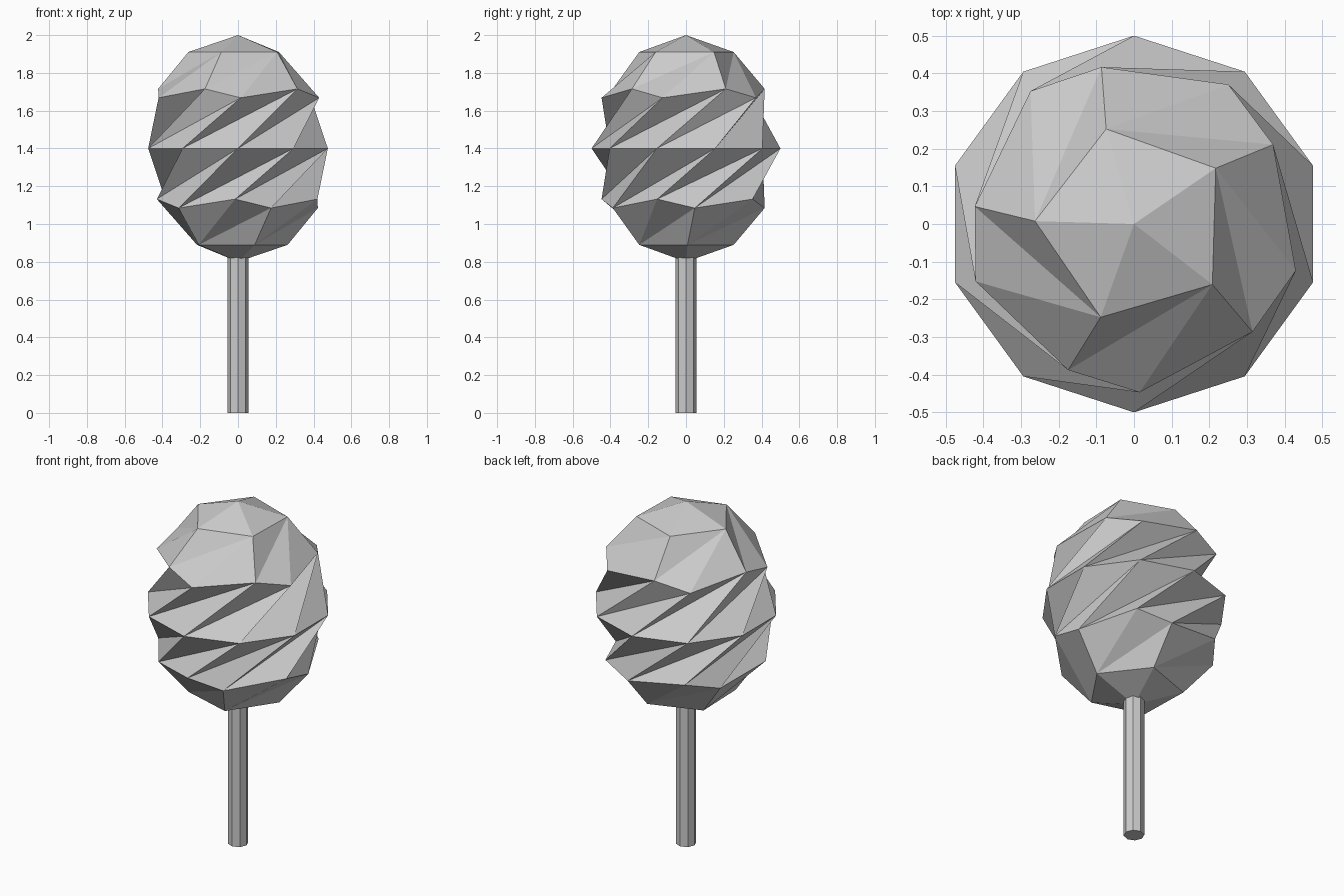
import bpy
from math import radians
from mathutils import Matrix

if "Cube" in bpy.data.objects:
    bpy.data.objects.remove(bpy.data.objects["Cube"])

# Candy head: low-poly icosphere, stretched upwards and twisted about z
bpy.ops.mesh.primitive_ico_sphere_add(subdivisions=2, radius=1, location=(0, 0, 0))
head = bpy.context.object
head.name = "twisted_head"
for v in head.data.vertices:
    p = Matrix.Rotation(radians(125) * v.co.z, 3, 'Z') @ v.co
    v.co = (p.x * 0.5, p.y * 0.5, p.z * 0.6 + 1.4)
head.data.update()

# Stick: eight-sided rod running just into the head
height = 0.83
bpy.ops.mesh.primitive_cylinder_add(vertices=8, radius=0.055, depth=height,
                                    location=(0, 0, height / 2))
bpy.context.object.name = "stick"
